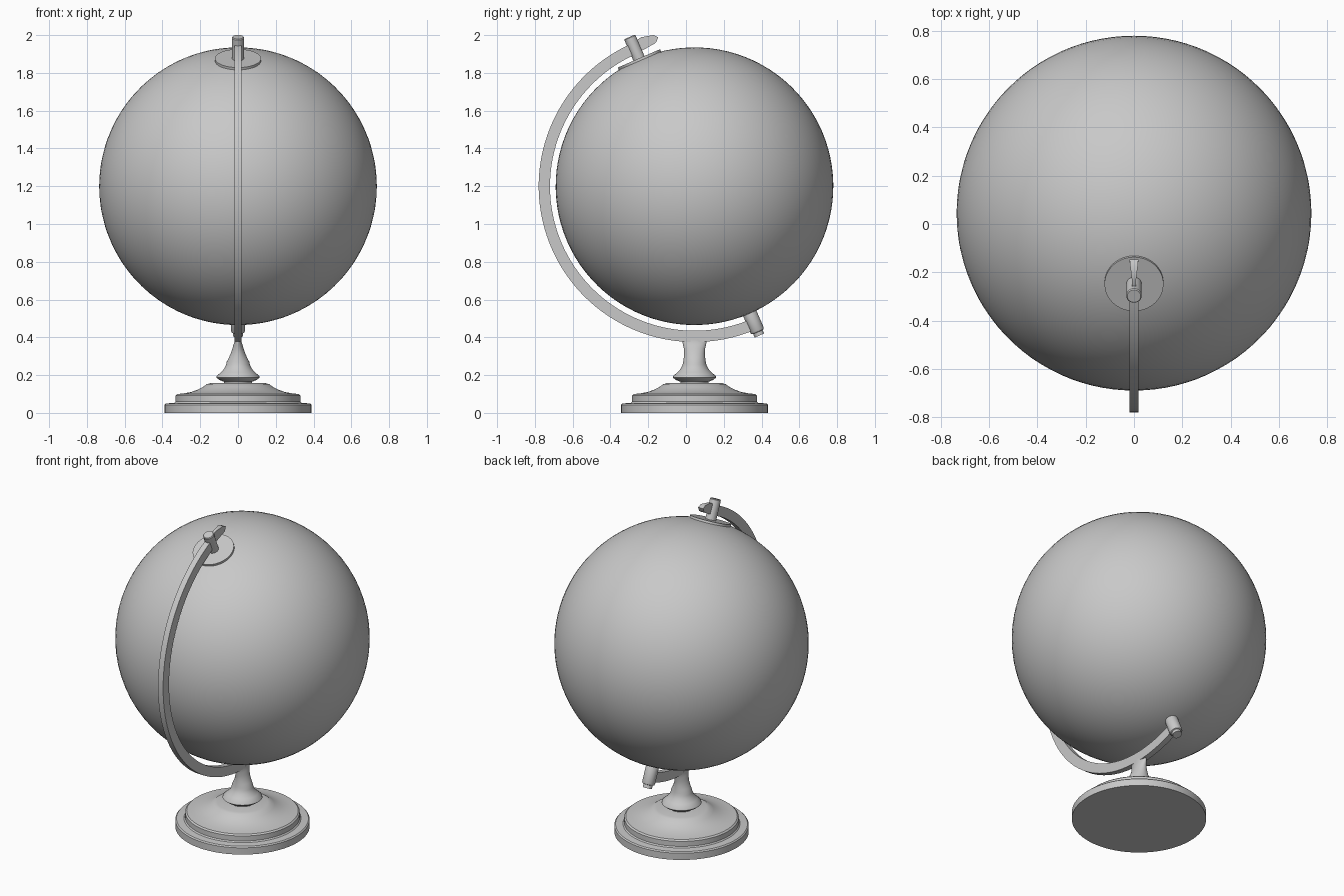
import bpy, bmesh, math
from mathutils import Vector, Matrix

if "Cube" in bpy.data.objects:
    bpy.data.objects.remove(bpy.data.objects["Cube"])

CY, CZ, R = 0.045, 1.2, 0.735        # globe centre and radius
TILT = math.radians(23.5)            # axis leans towards the front
grey = bpy.data.materials.new("plain grey")
grey.diffuse_color = (0.58, 0.58, 0.58, 1)
grey.use_nodes = True
grey.node_tree.nodes["Principled BSDF"].inputs["Base Color"].default_value = grey.diffuse_color


def finish(name, bm, angle=35):
    bmesh.ops.remove_doubles(bm, verts=bm.verts, dist=1e-5)
    bmesh.ops.recalc_face_normals(bm, faces=bm.faces)
    me = bpy.data.meshes.new(name)
    bm.to_mesh(me)
    bm.free()
    me.materials.append(grey)
    ob = bpy.data.objects.new(name, me)
    bpy.context.collection.objects.link(ob)
    bpy.ops.object.select_all(action='DESELECT')
    ob.select_set(True)
    bpy.context.view_layer.objects.active = ob
    bpy.ops.object.shade_smooth_by_angle(angle=math.radians(angle))
    return ob


def lathe(name, profile, matrix, squash=None, seg=64):
    """Spin (radius, height) points round z, then place with matrix."""
    bm = bmesh.new()
    vs = [bm.verts.new((r, 0, z)) for r, z in profile]
    es = [bm.edges.new(p) for p in zip(vs, vs[1:])]
    bmesh.ops.spin(bm, geom=vs + es, cent=(0, 0, 0), axis=(0, 0, 1),
                   angle=2 * math.pi, steps=seg)
    if squash:
        for v in bm.verts:
            v.co.x *= squash(v.co.z)
    bm.transform(matrix)
    return finish(name, bm)


def sweep(name, sections):
    """Skin rectangular sections (inner r, inner angle, outer r, outer angle, half width)."""
    bm = bmesh.new()
    rings = []
    for ri, ti, ro, to, w in sections:
        ring = []
        for x, r, t in ((-w, ri, ti), (w, ri, ti), (w, ro, to), (-w, ro, to)):
            ring.append(bm.verts.new((x, CY - r * math.sin(t), CZ + r * math.cos(t))))
        rings.append(ring)
    for a, b in zip(rings, rings[1:]):
        for i in range(4):
            j = (i + 1) % 4
            bm.faces.new((a[i], a[j], b[j], b[i]))
    bm.faces.new(rings[0])
    bm.faces.new(rings[-1])
    return finish(name, bm)


upright = Matrix.Translation((0, CY, 0))
axis = Matrix.Translation((0, CY, CZ)) @ Matrix.Rotation(TILT, 4, 'X')

# Globe ball
bm = bmesh.new()
bmesh.ops.create_uvsphere(bm, u_segments=96, v_segments=48, radius=R)
bm.transform(axis)
finish("globe", bm)

# Stepped round base
lathe("base", [(0, 0), (.388, 0), (.388, .043), (.381, .05), (.338, .053),
               (.331, .06), (.331, .092), (.322, .1), (.29, .103), (.25, .11),
               (.215, .122), (.185, .138), (.165, .152), (.145, .158), (0, .158)],
      upright, seg=96)


# Stem, flattened sideways into a wedge that holds the arm
def wedge(z):
    if z < .27:
        return 1
    k = min(1, (z - .27) / .105)
    return 1 + k * (.019 / .064 - 1)


lathe("stem", [(0, .15), (.07, .15), (.075, .165), (.1, .175), (.115, .187),
               (.113, .195), (.09, .215), (.072, .235), (.063, .255), (.06, .27),
               (.057, .29), (.055, .315), (.056, .34), (.061, .36), (.064, .375),
               (.064, .388), (0, .388)], upright, wedge)

# Curved arm from the top pin, round the front, to the bottom pin
N = 72
sections = []
for i in range(N + 1):
    t = TILT + math.pi * i / N
    sections.append((.765, t, .825, t, .018))
sweep("arm", sections)

# Flared tip beyond the top pin
d = math.radians
sweep("arm_tip", [(.768, d(23.5), .825, d(23.5), .007),
                  (.772, d(20), .838, d(19.7), .008),
                  (.785, d(15.4), .829, d(15.2), .016),
                  (.79, d(14.8), .812, d(13.7), .018)])

# Pole plate and the two pins on the tilted axis
lathe("pole_plate", [(0, .722), (.122, .722), (.122, .738), (0, .738)], axis)
lathe("top_pin", [(0, .73), (.032, .73), (.032, .857), (.028, .862), (0, .862)],
      axis, seg=32)
lathe("bottom_pin", [(0, -.725), (.036, -.725), (.038, -.735), (.038, -.832),
                     (.034, -.84), (.027, -.842), (.027, -.862), (0, -.862)],
      axis, seg=32)
